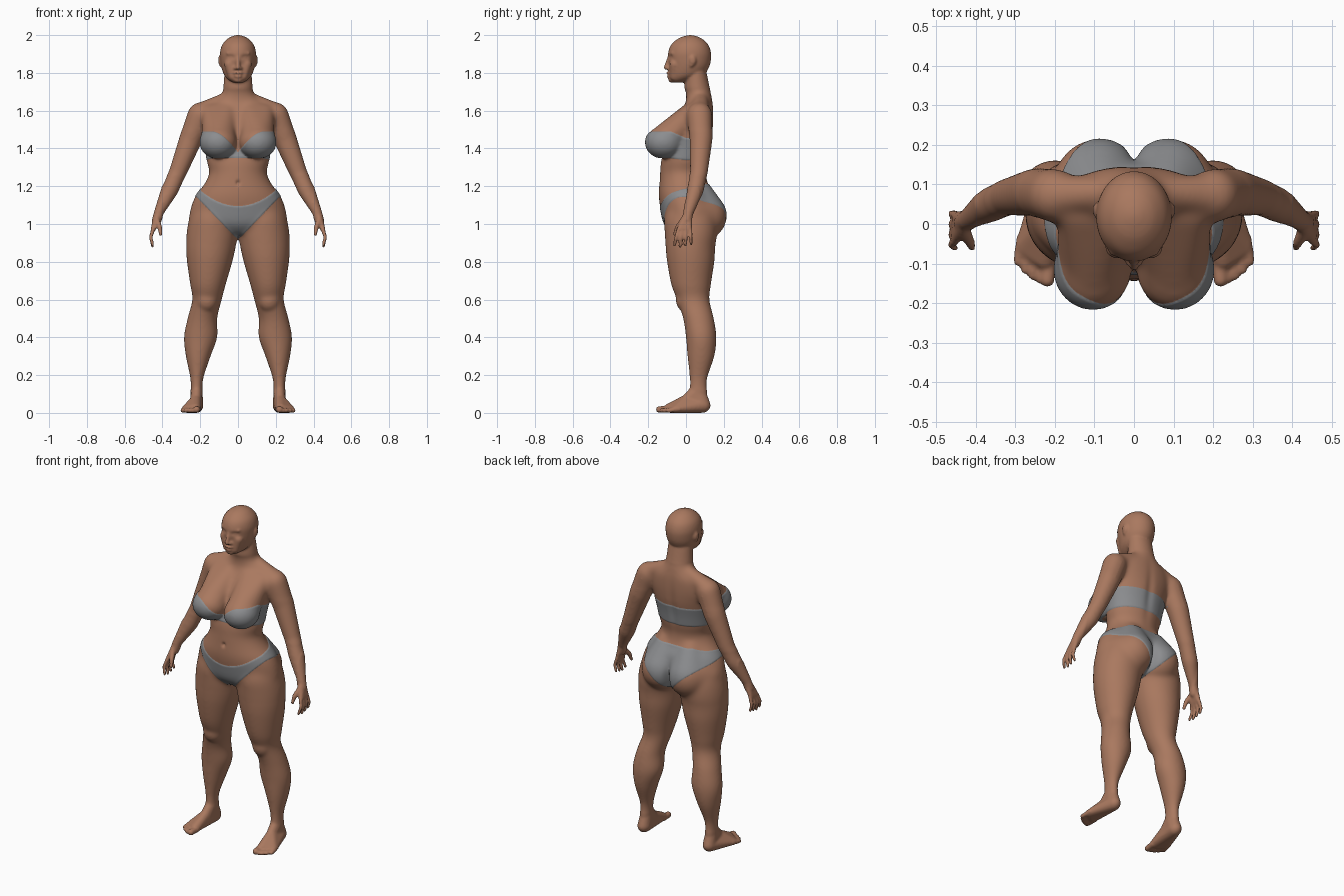
import bpy, bmesh, math
from mathutils import Vector

if "Cube" in bpy.data.objects:
    bpy.data.objects.remove(bpy.data.objects["Cube"])


def material(name, rgb):
    m = bpy.data.materials.new(name)
    m.use_nodes = True
    color = (*rgb, 1)
    m.diffuse_color = color
    bsdf = m.node_tree.nodes["Principled BSDF"]
    bsdf.inputs["Base Color"].default_value = color
    bsdf.inputs["Roughness"].default_value = 0.6
    return m


skin = material("brown skin", (0.40, 0.19, 0.115))
fabric = material("grey fabric", (0.26, 0.265, 0.275))

bm = bmesh.new()
ball = bmesh.new()
bmesh.ops.create_icosphere(ball, subdivisions=3, radius=1)
BALL = [v.co.copy() for v in ball.verts]
ball.free()


def hull(*balls, sides=(1, -1)):
    """Convex skin around ellipsoids (x, y, z, radius or rx, ry, rz), on both sides."""
    for s in sides:
        verts = []
        for x, y, z, *r in balls:
            rx, ry, rz = r if len(r) == 3 else r * 3
            verts += [bm.verts.new((s * (x + rx * p.x), y + ry * p.y, z + rz * p.z)) for p in BALL]
        bmesh.ops.convex_hull(bm, input=verts)
        loose = [v for v in verts if v.is_valid and not v.link_faces]
        bmesh.ops.delete(bm, geom=loose, context='VERTS')


def chain(*balls):
    for a, b in zip(balls, balls[1:]):
        hull(a, b)


def loft(rows, side=1, segs=40, steps=5):
    """Smooth tube through level ovals (z, x min, x max, y front, y back)."""
    rows = [Vector(r) for r in rows]
    path = []
    for i in range(len(rows) - 1):
        a, b = rows[i], rows[i + 1]
        ta = (b - rows[max(i - 1, 0)]) / 2
        tb = (rows[min(i + 2, len(rows) - 1)] - a) / 2
        for k in range(steps):
            t = k / steps
            h = t * t * (3 - 2 * t)
            path.append(a * (1 - h) + b * h + ta * (t * (1 - t) ** 2) - tb * (t * t * (1 - t)))
    path.append(rows[-1])
    rings = []
    for z, x0, x1, y0, y1 in path:
        ring = []
        for j in range(segs):
            a = math.tau * j / segs
            x = (x0 + x1) / 2 + (x1 - x0) / 2 * math.cos(a)
            y = (y0 + y1) / 2 + (y1 - y0) / 2 * math.sin(a)
            ring.append(bm.verts.new((side * x, y, z)))
        rings.append(ring)
    for p, q in zip(rings, rings[1:]):
        for j in range(segs):
            k = (j + 1) % segs
            bm.faces.new((p[j], p[k], q[k], q[j]))
    bm.faces.new(rings[0])
    bm.faces.new(rings[-1])


def even(rows):
    return [(z, -w, w, f, b) for z, w, f, b in rows]


# Torso and neck: height, half width, front, back
loft(even([
    (.95, .17, -.07, .1), (1.0, .255, -.115, .14), (1.08, .252, -.135, .155),
    (1.15, .225, -.145, .15), (1.21, .18, -.142, .118), (1.27, .153, -.137, .107),
    (1.33, .164, -.132, .117), (1.40, .172, -.115, .127), (1.48, .187, -.1, .142),
    (1.55, .2, -.06, .147), (1.62, .18, -.012, .145), (1.655, .125, 0, .14),
    (1.69, .084, 0, .134), (1.73, .077, -.008, .124), (1.82, .07, 0, .105)]))
# Bust, with its slope up to the collar
bust = (.1, -.085, 1.46, .092, .088, .09)
hull((.104, -.115, 1.432, .098, .101, .086), bust)
hull(bust, (.145, .03, 1.585, .05), (.055, .03, 1.6, .05))
# Buttocks, shoulder slopes
hull((.09, .098, 1.04, .115, .119, .122), (.07, .05, 1.19, .07), (.17, .03, 1.05, .085))
hull((.05, .08, 1.668, .037), (.2, .072, 1.588, .055))
# Legs and knees
for side in (1, -1):
    loft([
        (1.12, .04, .225, -.09, .13), (1.03, .01, .258, -.115, .16),
        (.95, .001, .273, -.113, .165),
        (.88, .012, .275, -.108, .155), (.80, .03, .27, -.1, .15),
        (.68, .065, .253, -.078, .132), (.60, .086, .242, -.048, .124),
        (.50, .11, .267, -.015, .147), (.40, .11, .286, 0, .161),
        (.30, .145, .276, .008, .15), (.18, .184, .252, .02, .112),
        (.10, .188, .251, .018, .112), (.04, .19, .25, .02, .115)], side)
hull((.165, .003, .6, .06, .058, .07))
# Feet and toes
heel, instep = (.22, .085, .04, .037, .045, .04), (.222, .01, .06, .03, .04, .04)
hull(heel, instep, (.219, .06, .11, .031, .045, .04))
hull(heel, instep, (.226, -.085, .026, .029, .03, .026), (.272, -.055, .02, .028, .03, .02))
for i in range(5):
    r = .0125 if i else .018
    hull((.214 + .018 * i, -.085 + .012 * i, .02, r),
         (.219 + .0185 * i, -.142 + .003 * i * i, r, r))
# Arms
chain((.2, .072, 1.577, .069), (.25, .08, 1.45, .061), (.32, .068, 1.27, .047),
      (.36, .05, 1.18, .047), (.418, .012, 1.06, .027), (.43, .005, 1.02, .026))
# Hands
hull((.43, .004, 1.03, .02, .03, .02), (.449, -.036, .972, .013), (.449, .02, .975, .012))
for i in range(4):
    y = -.04 + .021 * i
    tip = .882 + .007 * abs(i - 1)
    chain((.45, y, .97, .011), (.462, y * 1.25 - .003, .93, .0095),
          (.452, y * 1.4 - .005, tip, .0085))
chain((.43, -.015, 1.02, .016), (.415, -.045, .985, .013), (.41, -.06, .945, .009))

# Head
loft(even([
    (1.748, .026, -.078, -.02), (1.765, .053, -.088, .04), (1.79, .074, -.09, .095),
    (1.83, .088, -.09, .122), (1.87, .094, -.094, .132), (1.91, .095, -.094, .132),
    (1.95, .083, -.078, .117), (1.98, .056, -.044, .086), (1.994, .03, -.012, .056),
    (2.0, .008, .015, .03)]))
# Brows, cheeks, ears
hull((.014, -.086, 1.903, .009), (.055, -.07, 1.904, .009))
hull((.044, -.058, 1.845, .029), (.026, -.06, 1.783, .027))
hull((.094, .035, 1.867, .011, .019, .028), (.091, .028, 1.842, .008, .01, .012))
# Nose, lips, chin
hull((0, -.089, 1.885, .009), (0, -.106, 1.828, .012), sides=(1,))
hull((.013, -.096, 1.824, .0095))
hull((0, -.093, 1.8, .024, .012, .007), sides=(1,))
hull((0, -.09, 1.782, .021, .013, .008), sides=(1,))
hull((0, -.077, 1.764, .026, .017, .016), sides=(1,))

# Fuse every volume into one skin
bmesh.ops.recalc_face_normals(bm, faces=bm.faces[:])
mesh = bpy.data.meshes.new("parts")
bm.to_mesh(mesh)
bm.free()
body = bpy.data.objects.new("body", mesh)
bpy.context.collection.objects.link(body)
fuse = body.modifiers.new("fuse", 'REMESH')
fuse.mode = 'VOXEL'
fuse.voxel_size = 0.0064
fused = bpy.data.meshes.new_from_object(body.evaluated_get(bpy.context.evaluated_depsgraph_get()))
body.modifiers.clear()
body.data = fused
bpy.data.meshes.remove(mesh)
fused.name = "body"
fused.materials.clear()
fused.materials.append(skin)
fused.materials.append(fabric)

# Relax the joins: most at collar and hips, least at head, hands and feet
bm = bmesh.new()
bm.from_mesh(fused)
soft = [v for v in bm.verts if .13 < v.co.z < 1.71 and abs(v.co.x) < .4]
joins = [v for v in soft if v.co.z > 1.5 or .88 < v.co.z < 1.25]
for verts, count in ((joins, 24), (soft, 10), (bm.verts[:], 2)):
    for i in range(count):
        bmesh.ops.smooth_vert(bm, verts=verts, factor=.5,
                              use_axis_x=True, use_axis_y=True, use_axis_z=True)

# Soft dents and bumps: navel, sockets, eyes, mouth, spine, cleft
DENTS = [((0, -.14, 1.218), (.01, .04, .012), .012),
         ((.038, -.085, 1.883), (.017, .03, .01), .01),
         ((.038, -.08, 1.882), (.011, .03, .006), -.006),
         ((0, -.1, 1.791), (.022, .03, .004), .005),
         ((0, .13, 1.45), (.025, .05, .15), -.008),
         ((0, .17, 1.01), (.018, .07, .07), -.024)]
for v in bm.verts:
    x, y, z = abs(v.co.x), v.co.y, v.co.z
    for c, r, push in DENTS:
        d = ((x - c[0]) / r[0]) ** 2 + ((y - c[1]) / r[1]) ** 2 + ((z - c[2]) / r[2]) ** 2
        if d < 9:
            v.co.y += push * math.exp(-d)


def clamp(t):
    return max(0.0, min(1.0, t))


def cover(p):
    """Positive where the bandeau or the briefs cover the skin."""
    x, y, z = abs(p.x), p.y, p.z
    top = 1.455 + clamp(-y / .08) * (.11 * math.sin(clamp(x / .14) * math.pi / 2) - .075)
    bandeau = min(top - z, z - 1.338 - .012 * clamp(-y / .1), .192 - .13 * y - x)
    back = clamp((y + .05) / .15)
    waist = (1.095 + 2.1 * x * x) * (1 - back) + 1.212 * back
    leg = (.915 + 1.04 * x) * (1 - back) + (.93 + .85 * x + 2 * x * (.25 - x)) * back
    briefs = min(waist - z, z - leg, .29 - x)
    return max(bandeau, briefs)


# Cut clean garment edges, then colour and thicken the fabric
value = {v: cover(v.co) for v in bm.verts}
crossing = [e for e in bm.edges if value[e.verts[0]] * value[e.verts[1]] < 0]
seam = []
for e in crossing:
    a, b = e.verts
    t = value[a] / (value[a] - value[b])
    seam.append(bmesh.utils.edge_split(e, a, max(.03, min(.97, t)))[1])
bmesh.ops.connect_verts(bm, verts=seam)
bm.normal_update()
for f in bm.faces:
    f.material_index = int(cover(f.calc_center_median()) > 0)
    f.smooth = True
for v in bm.verts:
    v.co += v.normal * .003 * clamp(cover(v.co) / .004)
bm.to_mesh(fused)
bm.free()
